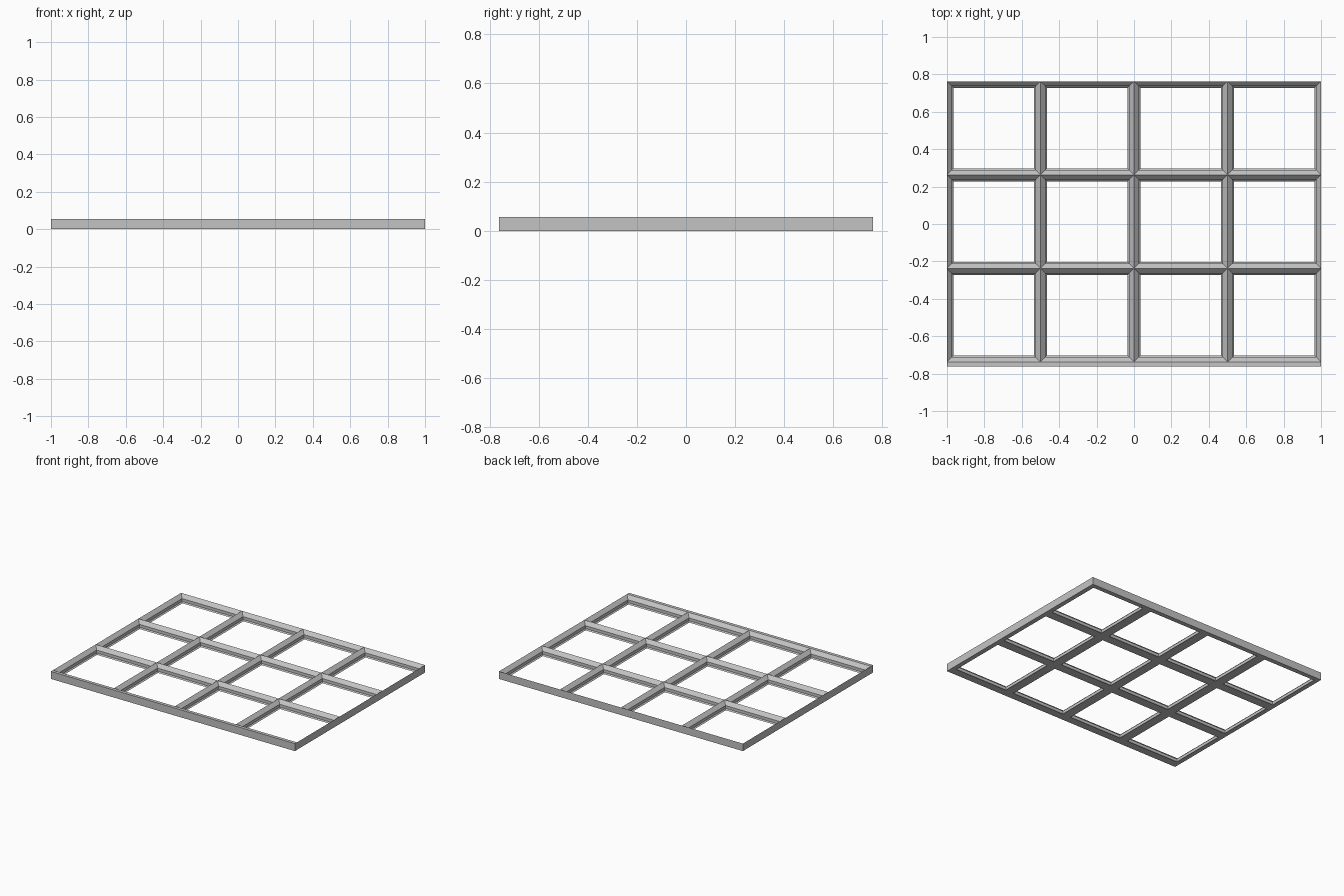
import bpy
import bmesh
from mathutils import Vector

if "Cube" in bpy.data.objects:
    bpy.data.objects.remove(bpy.data.objects["Cube"])

PITCH, COLS, ROWS = 0.5, 4, 3
HEIGHT = 0.0554
STRIP = 0.0245
DEPTH = ROWS * PITCH + STRIP

grey = bpy.data.materials.new("light grey")
grey.use_nodes = True
grey.diffuse_color = (0.55, 0.55, 0.55, 1)
grey.node_tree.nodes["Principled BSDF"].inputs["Base Color"].default_value = (0.55, 0.55, 0.55, 1)


def finish(bm, name):
    bmesh.ops.recalc_face_normals(bm, faces=bm.faces)
    mesh = bpy.data.meshes.new(name)
    bm.to_mesh(mesh)
    bm.free()
    mesh.materials.append(grey)
    obj = bpy.data.objects.new(name, mesh)
    bpy.context.collection.objects.link(obj)


# Pocket wall section as (inset, height): ridge, chamfer, wall, chamfer, underside
SECTION = [(0, HEIGHT), (0.0256, HEIGHT - 0.0256), (0.0256, 0.0083), (0.0339, 0), (0, 0)]


def add_pocket(bm, cx, cy):
    rings = []
    for inset, z in SECTION:
        r = PITCH / 2 - inset
        rings.append([bm.verts.new((cx + sx * r, cy + sy * r, z))
                      for sx, sy in ((-1, -1), (1, -1), (1, 1), (-1, 1))])
    for a, b in zip(rings, rings[1:]):
        for i in range(4):
            j = (i + 1) % 4
            bm.faces.new((a[i], a[j], b[j], b[i]))


# Grid of square pockets
bm = bmesh.new()
for col in range(COLS):
    for row in range(ROWS):
        add_pocket(bm, (col + 0.5) * PITCH - COLS * PITCH / 2,
                   (row + 0.5) * PITCH - DEPTH / 2 + STRIP)
bmesh.ops.remove_doubles(bm, verts=bm.verts, dist=0.0001)

# Outer side walls, dropped from the rim
rim = [e for e in bm.edges if e.is_boundary and all(v.co.z > HEIGHT - 0.001 for v in e.verts)]
wall = bmesh.ops.extrude_edge_only(bm, edges=rim)["geom"]
low = [g for g in wall if isinstance(g, bmesh.types.BMVert)]
bmesh.ops.translate(bm, verts=low, vec=Vector((0, 0, -HEIGHT)))
bmesh.ops.remove_doubles(bm, verts=bm.verts, dist=0.0001)
finish(bm, "pocket_grid")

# Flat spacer strip along the front
bm = bmesh.new()
bmesh.ops.create_cube(bm, size=1)
bmesh.ops.scale(bm, verts=bm.verts, vec=Vector((COLS * PITCH, STRIP, HEIGHT)))
bmesh.ops.translate(bm, verts=bm.verts, vec=Vector((0, (STRIP - DEPTH) / 2, HEIGHT / 2)))
finish(bm, "front_strip")
